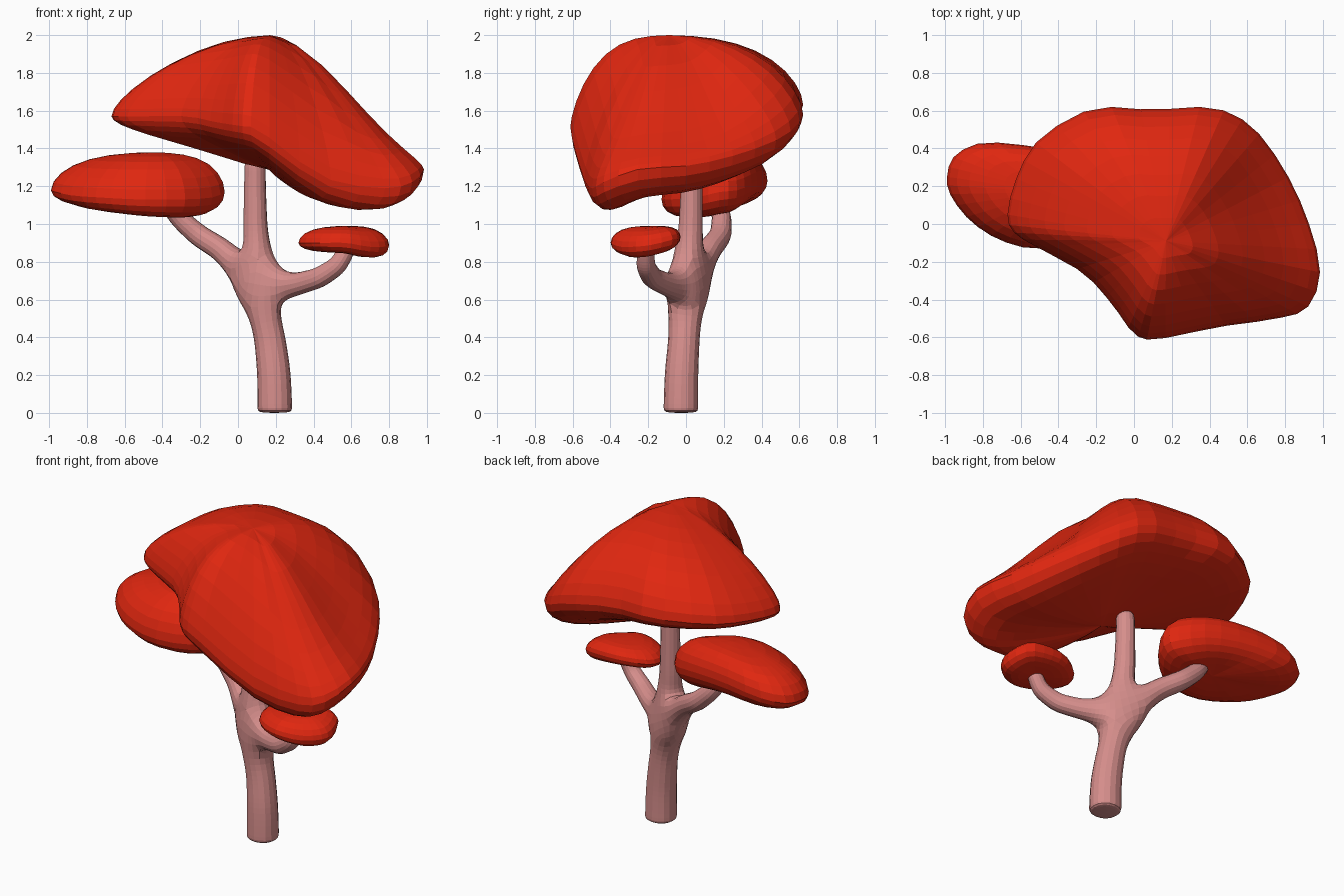
import bpy, bmesh, math
from mathutils import Vector

if "Cube" in bpy.data.objects:
    bpy.data.objects.remove(bpy.data.objects["Cube"])


def material(name, rgb):
    m = bpy.data.materials.new(name)
    m.diffuse_color = (*rgb, 1)
    m.use_nodes = True
    m.node_tree.nodes["Principled BSDF"].inputs["Base Color"].default_value = m.diffuse_color
    return m


RED = material("canopy_red", (0.75, 0.02, 0.005))
PINK = material("bark_pink", (0.67, 0.27, 0.26))


def closed_spline(pts, n):
    """Sample a closed smooth curve through pts."""
    out, k = [], len(pts)
    for s in range(n):
        u = s * k / n
        i, t = int(u), u - int(u)
        a, b, c, d = (Vector(pts[(i + j) % k]) for j in (-1, 0, 1, 2))
        out.append(0.5 * (2 * b + (c - a) * t + (2 * a - 5 * b + 4 * c - d) * t ** 2
                          + (3 * b - a - 3 * c + d) * t ** 3))
    return out


def dome(t, p, e=0.03):
    """1 at the centre, 0 at the rim, soft tip; low exponents flare out like a bell."""
    lo = e ** (p / 2)
    f = 1 - ((t * t + e) ** (p / 2) - lo) / ((1 + e) ** (p / 2) - lo)
    w = min(1, max(0, 1.5 * (1.65 - p)))
    return f + w * (0.5 + 0.5 * math.cos(math.pi * t) - f)


def canopy(name, outline, apex, under, upper, lower, n, rings, sharp=6):
    """Pillow with rim points (x, y, z, dome exponent), a top point and an underside height.
    upper(x, y) and lower(x, y) give the rounded thickness above and below the rim."""
    rim = closed_spline(outline, n)
    ax, ay, az = apex
    bm = bmesh.new()

    def ring(t, top):
        row = []
        swell = math.sqrt(max(0, 1 - t ** sharp))
        for x, y, z, p in rim:
            if top:
                u = upper(x, y)
                h = z + (az - u - z) * dome(t, p) + u * swell
            else:
                d = lower(x, y)
                h = z + (under + d - z) * (1 - t) ** 1.3 - d * swell
            row.append(bm.verts.new((ax + (x - ax) * t, ay + (y - ay) * t, h)))
        return row

    steps = [math.sin(math.pi / 2 * k / rings) for k in range(1, rings + 1)]
    rows = [ring(t, True) for t in steps] + [ring(t, False) for t in reversed(steps[:-1])]
    for a, b in zip(rows, rows[1:]):
        for i in range(n):
            j = (i + 1) % n
            bm.faces.new((a[i], b[i], b[j], a[j]))
    top = bm.verts.new(apex)
    low = bm.verts.new((ax, ay, sum(v.co.z for v in rows[-1]) / n))
    for i in range(n):
        j = (i + 1) % n
        bm.faces.new((top, rows[0][i], rows[0][j]))
        bm.faces.new((low, rows[-1][j], rows[-1][i]))
    # Relax the ridges above and below, keeping the rim in place
    fixed = set(rows[rings - 1])
    soft = [v for v in bm.verts if v not in fixed and v is not top]
    for _ in range(2):
        bmesh.ops.smooth_vert(bm, verts=soft, factor=0.3,
                              use_axis_x=False, use_axis_y=False, use_axis_z=True)
    bmesh.ops.recalc_face_normals(bm, faces=bm.faces)
    me = bpy.data.meshes.new(name)
    bm.to_mesh(me)
    bm.free()
    me.materials.append(RED)
    ob = bpy.data.objects.new(name, me)
    bpy.context.collection.objects.link(ob)


# Large draped canopy
canopy("top_canopy", [
    (-.67, .05, 1.57, 1.65), (-.62, .25, 1.59, 1.75), (-.50, .45, 1.61, 2), (-.22, .61, 1.63, 2.3),
    (.10, .605, 1.62, 2.6), (.42, .615, 1.56, 2.3), (.63, .51, 1.46, 1.7), (.80, .28, 1.37, 1.3),
    (.92, .02, 1.31, 1.25), (.985, -.25, 1.29, 1.2), (.92, -.44, 1.22, 1.25), (.76, -.50, 1.19, 1.45),
    (.45, -.545, 1.25, 2), (.12, -.61, 1.49, 3), (0, -.58, 1.52, 3), (-.12, -.42, 1.54, 2.7),
    (-.27, -.26, 1.57, 2.2), (-.50, -.13, 1.57, 1.8), (-.63, -.05, 1.57, 1.7)],
    (.17, -.09, 2.0), 1.27, lambda x, y: .08 - .02 * x + .2 * y * y,
    lambda x, y: .07 + .075 * (x + .67), 40, 9)

# Left canopy
canopy("left_canopy", [
    (-.99, .25, 1.18, 2.2), (-.95, .36, 1.19, 2.2), (-.80, .43, 1.22, 2.2), (-.53, .41, 1.24, 2.2),
    (-.28, .36, 1.22, 2.2), (-.12, .28, 1.18, 2.2), (-.07, .18, 1.17, 2.2), (-.14, .05, 1.14, 2.2),
    (-.30, -.09, 1.13, 2.2), (-.53, -.13, 1.13, 2.2), (-.72, -.08, 1.14, 2.2), (-.87, .02, 1.15, 2.2),
    (-.97, .15, 1.17, 2.2)],
    (-.45, .17, 1.38), 1.06, lambda x, y: .13 + .03 * (x + .5),
    lambda x, y: .10 + .05 * (x + .6), 28, 7, 5)

# Right canopy
canopy("right_canopy", [
    (.32, -.20, .90, 2.2), (.36, -.11, .91, 2.2), (.48, -.04, .93, 2.2), (.62, -.03, .93, 2.2),
    (.75, -.06, .92, 2.2), (.80, -.18, .89, 2.2), (.78, -.27, .88, 2.2), (.69, -.35, .88, 2.2),
    (.57, -.40, .90, 2.2), (.45, -.37, .90, 2.2), (.36, -.30, .90, 2.2)],
    (.58, -.2, .99), .845, lambda x, y: .06, lambda x, y: .045 + .06 * (x - .32), 24, 6, 5)

# Trunk with two branches: nodes (x, y, z, radius)
nodes = [(.195, -.027, .0, .093), (.195, -.027, .02, .093), (.192, -.025, .2, .09),
         (.168, -.01, .4, .083), (.142, 0, .53, .085), (.115, .008, .68, .095),
         (.092, .025, .96, .064), (.09, .03, 1.2, .057), (.09, .03, 1.36, .055),
         (.31, -.10, .68, .06), (.43, -.18, .715, .055), (.53, -.215, .78, .05), (.59, -.21, .89, .042),
         (-.08, .12, .86, .062), (-.21, .185, .94, .058), (-.31, .19, 1.03, .052), (-.38, .17, 1.12, .045)]
edges = [(i, i + 1) for i in range(8)] + [(5, 9), (9, 10), (10, 11), (11, 12),
                                          (5, 13), (13, 14), (14, 15), (15, 16)]
me = bpy.data.meshes.new("trunk")
me.from_pydata([v[:3] for v in nodes], edges, [])
trunk = bpy.data.objects.new("trunk", me)
bpy.context.collection.objects.link(trunk)
me.materials.append(PINK)
bpy.context.view_layer.objects.active = trunk
trunk.select_set(True)
trunk.modifiers.new("skin", 'SKIN')
for sv, v in zip(me.skin_vertices[0].data, nodes):
    sv.radius = (v[3] / .93,) * 2
    sv.use_root = False
me.skin_vertices[0].data[0].use_root = True
sub = trunk.modifiers.new("round", 'SUBSURF')
sub.levels = sub.render_levels = 2
bpy.ops.object.modifier_apply(modifier="skin")
bpy.ops.object.modifier_apply(modifier="round")
# Drop the end cap onto the ground
low = min(v.co.z for v in trunk.data.vertices)
for v in trunk.data.vertices:
    if v.co.z < .3:
        v.co.z -= low * (1 - v.co.z / .3)
